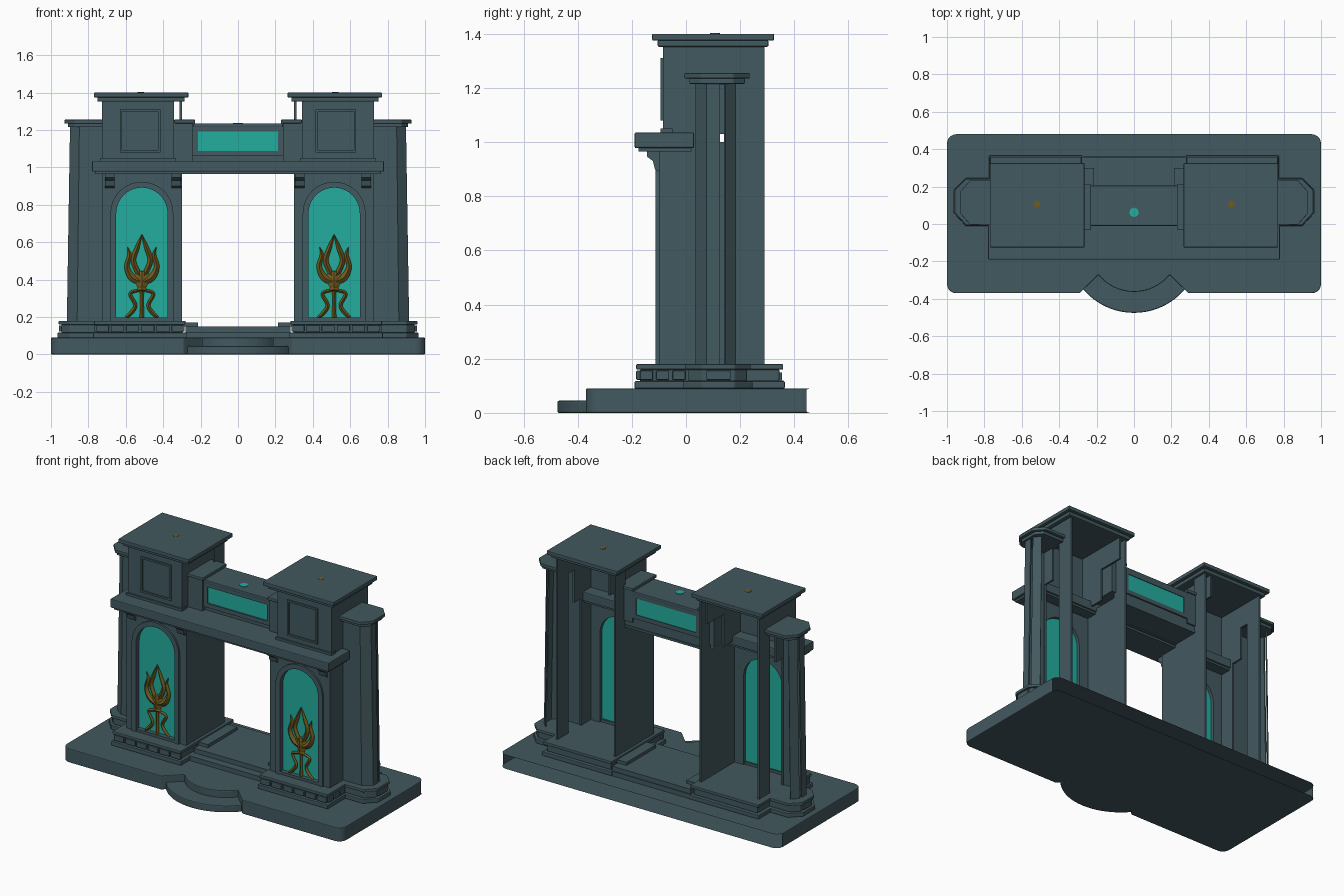
import bpy, bmesh, math
from mathutils import Vector

if "Cube" in bpy.data.objects:
    bpy.data.objects.remove(bpy.data.objects["Cube"])


def material(name, rgb):
    m = bpy.data.materials.new(name)
    m.diffuse_color = (*rgb, 1)
    m.use_nodes = True
    m.node_tree.nodes["Principled BSDF"].inputs["Base Color"].default_value = m.diffuse_color
    return m


STONE = material("slate_stone", (0.055, 0.100, 0.115))
TEAL = material("teal_glass", (0.017, 0.42, 0.35))
GOLD = material("old_gold", (0.17, 0.105, 0.012))


def finish(name, bm, mat, mirror=False, bevel=0, solid=0):
    bmesh.ops.recalc_face_normals(bm, faces=bm.faces)
    me = bpy.data.meshes.new(name)
    bm.to_mesh(me)
    bm.free()
    me.materials.append(mat)
    ob = bpy.data.objects.new(name, me)
    bpy.context.collection.objects.link(ob)
    if solid:
        ob.modifiers.new("thickness", 'SOLIDIFY').thickness = solid
    if bevel:
        b = ob.modifiers.new("bevel", 'BEVEL')
        b.width, b.segments, b.limit_method = bevel, 2, 'ANGLE'
    if mirror:
        ob.modifiers.new("mirror", 'MIRROR').use_axis = (True, False, False)
    return ob


def place(axis, u, v, t):
    return {'x': (t, u, v), 'y': (u, t, v), 'z': (u, v, t)}[axis]


def prism(name, pts, axis, a, b, mat=STONE, mirror=False, bevel=0, keep=None):
    """Extrude a 2D outline along an axis; keep() can leave side faces out."""
    bm = bmesh.new()
    lo = [bm.verts.new(place(axis, u, v, a)) for u, v in pts]
    hi = [bm.verts.new(place(axis, u, v, b)) for u, v in pts]
    bm.faces.new(lo)
    bm.faces.new(hi)
    n = len(pts)
    for i in range(n):
        j = (i + 1) % n
        if keep is None or keep(pts[i], pts[j]):
            bm.faces.new((lo[i], lo[j], hi[j], hi[i]))
    return finish(name, bm, mat, mirror, bevel)


def box(name, x, y, z, mat=STONE, mirror=False, bevel=0):
    return prism(name, [(x[0], y[0]), (x[1], y[0]), (x[1], y[1]), (x[0], y[1])],
                 'z', z[0], z[1], mat, mirror, bevel)


def arc(cx, cy, r, a0, a1, n):
    return [(cx + r * math.cos(math.radians(a0 + (a1 - a0) * i / n)),
             cy + r * math.sin(math.radians(a0 + (a1 - a0) * i / n))) for i in range(n + 1)]


def frame(name, x, z, y, w, mat=STONE, mirror=False):
    """Four strips around a rectangle on a front or back face."""
    for part, fx, fz in (("bottom", x, (z[0], z[0] + w)), ("top", x, (z[1] - w, z[1])),
                         ("left", (x[0], x[0] + w), (z[0] + w, z[1] - w)),
                         ("right", (x[1] - w, x[1]), (z[0] + w, z[1] - w))):
        box(f"{name}_{part}", fx, y, fz, mat, mirror)


# Ground slab with rounded corners, a curved front notch and an open back
slab = (arc(-0.95, -0.32, 0.05, 180, 270, 5) + [(-0.29, -0.37), (-0.265, -0.345)]
        + arc(0, -0.118, 0.245, 219, 321, 16) + [(0.265, -0.345), (0.29, -0.37)]
        + arc(0.95, -0.32, 0.05, 270, 360, 5) + arc(0.95, 0.43, 0.05, 0, 90, 5)
        + arc(-0.95, 0.43, 0.05, 90, 180, 5))
prism("ground_slab", slab, 'z', 0, 0.09, bevel=0.012,
      keep=lambda p, q: (p[1] + q[1]) / 2 < 0.44)
prism("curved_step", arc(0, -0.118, 0.357, 220, 320, 24) + [(0.19, -0.25), (-0.19, -0.25)],
      'z', 0, 0.045, bevel=0.006)

# Threshold between the towers
box("threshold_step", (-0.28, 0.28), (-0.10, 0.36), (0.085, 0.12))
box("threshold_top", (-0.28, 0.28), (-0.05, 0.355), (0.12, 0.15))
box("threshold_ledge", (0.215, 0.30), (0.0, 0.30), (0.15, 0.17), mirror=True)

# Tower plinths and side pilaster plinths in three layers
for layer, z, g in (("foot", (0.09, 0.117), 0.0), ("core", (0.117, 0.16), 0.02),
                    ("lip", (0.16, 0.18), 0.006)):
    box(f"plinth_{layer}", (0.275 + g, 0.775 - g), (-0.19 + g, 0.365 - g), z,
        mirror=True, bevel=0.004)
    prism(f"side_plinth_{layer}",
          [(0.74, -0.01 + g), (0.90, -0.01 + g), (0.965 - g, 0.06), (0.965 - g, 0.18),
           (0.90, 0.245 - g), (0.74, 0.245 - g)], 'z', *z, mirror=True, bevel=0.004)
for i in range(6):
    x0 = 0.285 + i * 0.081
    box(f"plinth_block_{i}", (x0, x0 + 0.07), (-0.184, -0.16), (0.122, 0.156),
        mirror=True, bevel=0.004)
for i in range(3):
    y0 = -0.17 + i * 0.06
    box(f"plinth_side_block_{i}", (0.74, 0.77), (y0, y0 + 0.048), (0.122, 0.156),
        mirror=True, bevel=0.004)
box("side_plinth_block", (0.92, 0.957), (0.075, 0.165), (0.122, 0.156), mirror=True, bevel=0.004)

# Tower front wall with arched opening, raised arch frame and glass
CX, SPRING = 0.514, 0.755


def arch(r, z0):
    return [(CX + r, z0)] + arc(CX, SPRING, r, 0, 180, 20) + [(CX - r, z0)]


prism("tower_front", [(0.30, 0.18), (0.30, 0.98), (0.727, 0.98), (0.727, 0.18)]
      + arch(0.137, 0.18), 'y', -0.10, -0.05, mirror=True)
prism("arch_frame", arch(0.168, 0.18) + arch(0.137, 0.18)[::-1], 'y', -0.112, -0.09, mirror=True)
box("window_sill", (CX - 0.137, CX + 0.137), (-0.108, -0.06), (0.18, 0.197), mirror=True)
prism("window_glass", arch(0.139, 0.18), 'y', -0.079, -0.071, TEAL, mirror=True)

# Tower side walls: thin, open at the back
box("inner_wall", (0.30, 0.312), (-0.06, 0.29), (0.18, 1.0), mirror=True)
box("inner_wall_strip", (0.30, 0.312), (0.19, 0.29), (1.0, 1.36), mirror=True)
box("outer_wall_front", (0.715, 0.727), (-0.06, 0.05), (0.18, 1.0), mirror=True)
box("outer_wall_strip", (0.715, 0.727), (0.18, 0.29), (0.18, 1.36), mirror=True)

# Upper tower block
box("upper_front", (0.342, 0.727), (-0.085, -0.05), (1.0, 1.36), mirror=True)
for nm, x in (("inner", (0.342, 0.354)), ("outer", (0.715, 0.727))):
    box(f"upper_side_{nm}", x, (-0.06, 0.12), (1.0, 1.36), mirror=True)
    box(f"upper_lintel_{nm}", x, (0.12, 0.29), (1.21, 1.36), mirror=True)
frame("upper_panel", (0.415, 0.632), (1.08, 1.31), (-0.094, -0.08), 0.012, mirror=True)
box("upper_base_trim", (0.335, 0.735), (-0.095, -0.05), (1.03, 1.05), mirror=True)

# Tower cornice and cap, with a small stud on top
box("cap_moulding", (0.285, 0.752), (-0.105, 0.305), (1.352, 1.377), mirror=True, bevel=0.006)
box("cap_slab", (0.265, 0.77), (-0.125, 0.325), (1.375, 1.40), mirror=True, bevel=0.004)
prism("cap_stud", arc(0.52, 0.107, 0.018, 0, 315, 7), 'z', 1.398, 1.402, GOLD, mirror=True)

# Front beam and its corbels
box("beam", (-0.78, 0.78), (-0.19, 0.03), (0.978, 1.035), bevel=0.005)
box("beam_under_trim", (-0.765, 0.765), (-0.175, 0.02), (0.965, 0.98))
for i, x in enumerate((0.305, 0.66)):
    prism(f"corbel_{i}", [(-0.09, 0.968), (-0.145, 0.968), (-0.143, 0.945), (-0.122, 0.93),
                          (-0.115, 0.90), (-0.09, 0.885)], 'x', x, x + 0.05, mirror=True)

# Attic between the towers, glazed front and back
box("attic_top", (-0.24, 0.24), (-0.01, 0.205), (1.215, 1.235), bevel=0.004)
box("attic_floor", (-0.30, 0.30), (0.02, 0.20), (0.985, 1.0))
for nm, wall, trim, glass in (("front", (0.005, 0.015), (-0.008, 0.006), (0.0, 0.006)),
                              ("back", (0.185, 0.195), (0.194, 0.204), (0.194, 0.2))):
    box(f"attic_{nm}_wall", (-0.30, 0.30), wall, (0.99, 1.22))
    frame(f"attic_{nm}_trim", (-0.24, 0.24), (1.06, 1.22), trim, 0.027)
    box(f"attic_{nm}_glass", (-0.213, 0.213), glass, (1.087, 1.193), TEAL)
box("attic_shoulder", (0.24, 0.342), (-0.02, 0.205), (1.03, 1.235), mirror=True)
box("attic_shoulder_cap", (0.23, 0.342), (-0.03, 0.212), (1.235, 1.255), mirror=True, bevel=0.004)
prism("attic_stud", arc(0, 0.062, 0.026, 0, 315, 7), 'z', 1.233, 1.238, TEAL)

# Tapered side pilasters: thin faceted shells, open toward the tower at the back
for nm, path in (("front", [(0.727, 0.035), (0.86, 0.035), (0.915, 0.075), (0.915, 0.125)]),
                 ("back", [(0.908, 0.14), (0.87, 0.18)])):
    bm = bmesh.new()
    lo = [bm.verts.new((x, y, 0.18)) for x, y in path]
    hi = [bm.verts.new((0.727 + (x - 0.727) * 0.91, y, 1.225)) for x, y in path]
    for i in range(len(path) - 1):
        bm.faces.new((lo[i], lo[i + 1], hi[i + 1], hi[i]))
    finish(f"side_pilaster_{nm}", bm, STONE, mirror=True, solid=0.008)
for nm, g, z in (("neck", 0.018, (1.215, 1.235)), ("cap", 0.0, (1.235, 1.255))):
    prism(f"side_pilaster_{nm}", [(0.72, -0.005 + g), (0.875, -0.005 + g), (0.928 - g, 0.055),
                                  (0.928 - g, 0.175), (0.875, 0.235 - g), (0.72, 0.235 - g)],
          'z', *z, mirror=True, bevel=0.003)


def ribbon(name, pts):
    """Smooth tapered bar through (x, z, half width) points, with a ridged section."""
    p = [Vector(q) for q in pts]
    p = [2 * p[0] - p[1]] + p + [2 * p[-1] - p[-2]]
    path = []
    for i in range(1, len(p) - 2):
        for k in range(6):
            t = k / 6
            a, b, c, d = p[i - 1:i + 3]
            path.append(0.5 * (2 * b + (c - a) * t + (2 * a - 5 * b + 4 * c - d) * t * t
                               + (3 * b - a - 3 * c + d) * t ** 3))
    path.append(p[-2])
    bm = bmesh.new()
    rings = []
    for i, q in enumerate(path):
        d = path[min(i + 1, len(path) - 1)] - path[max(i - 1, 0)]
        n = Vector((-d.y, d.x)).normalized()
        w = max(q.z, 0.001)
        h = min(w, 0.016)
        rings.append([bm.verts.new((CX + q.x + n.x * s * w, -0.088 + f * h, q.y + n.y * s * w))
                      for s, f in ((1, 0), (0, -1), (-1, 0), (0, 1))])
    for r, s in zip(rings, rings[1:]):
        for k in range(4):
            bm.faces.new((r[k], r[(k + 1) % 4], s[(k + 1) % 4], s[k]))
    bm.faces.new(rings[0])
    bm.faces.new(rings[-1])
    finish(name, bm, GOLD, mirror=True)


# Gold flame ornament in each window
for side, s in (("left", -1), ("right", 1)):
    ribbon(f"ornament_horn_{side}", [(s * 0.01, 0.39, 0.02), (s * 0.055, 0.415, 0.02),
                                     (s * 0.08, 0.47, 0.014), (s * 0.066, 0.53, 0.011),
                                     (s * 0.077, 0.575, 0.001)])
    ribbon(f"ornament_flame_{side}", [(s * 0.012, 0.42, 0.014), (s * 0.045, 0.50, 0.014),
                                      (s * 0.025, 0.57, 0.012), (0, 0.64, 0.002)])
    ribbon(f"ornament_leg_{side}", [(s * 0.012, 0.345, 0.008), (s * 0.062, 0.325, 0.009),
                                    (s * 0.035, 0.265, 0.010), (s * 0.055, 0.225, 0.011),
                                    (s * 0.085, 0.198, 0.008)])
ribbon("ornament_bowl", [(0, 0.35, 0.016), (0, 0.38, 0.035), (0, 0.415, 0.05), (0, 0.445, 0.02)])
ribbon("ornament_stem", [(0, 0.19, 0.012), (0, 0.27, 0.01), (0, 0.335, 0.012), (0, 0.345, 0.03),
                         (0, 0.36, 0.016)])
